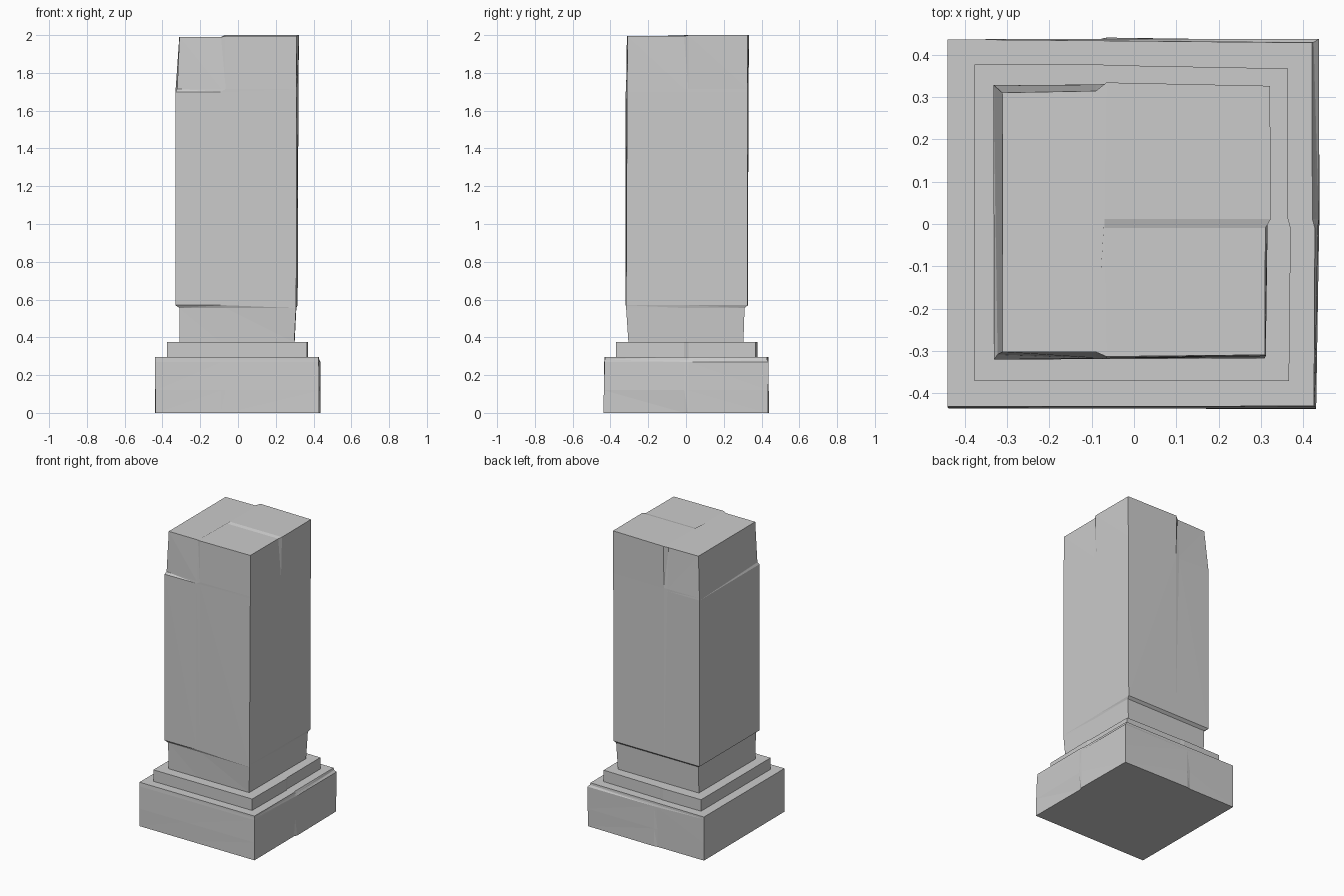
import bpy, bmesh

if "Cube" in bpy.data.objects:
    bpy.data.objects.remove(bpy.data.objects["Cube"])

# Ring order: front-left, 2 front splits, front-right, 2 right splits,
# back-right, 2 back splits, back-left
FRONT_SPLIT = (-0.09, -0.065)
RIGHT_SPLIT = (-0.01, 0.012)


def lerp(p, q, axis, value):
    t = (value - p[axis]) / (q[axis] - p[axis])
    return [p[i] + (q[i] - p[i]) * t for i in (0, 1)]


def ring(z, a, b, c, d, **shift):
    """Four chipped corners plus split points; shift overrides depth of splits."""
    f1, f2 = (lerp(a, b, 0, x) for x in FRONT_SPLIT)
    r1, r2 = (lerp(b, c, 1, y) for y in RIGHT_SPLIT)
    k2, k1 = (lerp(d, c, 0, x) for x in FRONT_SPLIT)
    pts = dict(a=list(a), f1=f1, f2=f2, b=list(b), r1=r1, r2=r2,
               c=list(c), k1=k1, k2=k2, d=list(d))
    for key, value in shift.items():
        pts[key][0 if key[0] == 'r' else 1] = value
    return [(x, y, z) for x, y in pts.values()]


def loft(name, rings, stepped_top=False):
    bm = bmesh.new()
    vs = [[bm.verts.new(p) for p in r] for r in rings]
    n = len(vs[0])
    for lo, hi in zip(vs, vs[1:]):
        for i in range(n):
            j = (i + 1) % n
            bm.faces.new((lo[i], lo[j], hi[j], hi[i]))
    bm.faces.new(vs[0][::-1])
    top = vs[-1]
    if stepped_top:
        # Broken top: three slightly different heights
        for i, v in enumerate(top):
            v.co.z = 1.994 if i in (2, 3, 4) else 2.0 if i in (5, 6, 7) else 1.99
        a, f1, f2, b, r1, r2, c, k1, k2, d = top
        m1 = bm.verts.new((-0.07, -0.01, 1.994))
        m2 = bm.verts.new((-0.07, 0.012, 2.0))
        for f in ((a, f1, f2, m1, m2, k1, k2, d), (f2, b, r1, m1),
                  (m1, r1, r2, m2), (m2, r2, c, k1)):
            bm.faces.new(f)
    else:
        bm.faces.new(top)
    bmesh.ops.recalc_face_normals(bm, faces=bm.faces)
    bmesh.ops.triangulate(bm, faces=[f for f in bm.faces if len(f.verts) == 4])
    me = bpy.data.meshes.new(name)
    bm.to_mesh(me)
    bm.free()
    bpy.context.collection.objects.link(bpy.data.objects.new(name, me))


# Square plinth with a chipped back-right upper corner
loft("plinth", [
    ring(0, (-.437, -.434), (.43, -.437), (.433, .433), (-.44, .435), r1=.428, r2=.438, k1=.44),
    ring(.12, (-.438, -.435), (.43, -.435), (.436, .435), (-.44, .436), r1=.437, r2=.438, k1=.438),
    ring(.27, (-.44, -.433), (.427, -.431), (.437, .437), (-.44, .436), r1=.434, r2=.436),
    ring(.283, (-.44, -.432), (.425, -.43), (.424, .429), (-.44, .436), r1=.43, r2=.428),
    ring(.297, (-.44, -.431), (.425, -.43), (.42, .428), (-.44, .436), r1=.427, r2=.421),
])

# Thin step between plinth and shaft
loft("step", [
    ring(z, (-.377, -.371), (.366, -.371), (.363, .367), (-.377, .376),
         r1=.37, r2=.364, k1=.375, k2=.378) for z in (.297, .375)
])

# Shaft, undercut near the foot and cracked near the top
loft("shaft", [
    ring(.375, (-.31, -.304), (.298, -.305), (.30, .304), (-.31, .304)),
    ring(.555, (-.31, -.309), (.307, -.317), (.309, .31), (-.31, .31)),
    ring(.57, (-.331, -.32), (.308, -.317), (.316, .326), (-.332, .328)),
    ring(1.70, (-.33, -.32), (.311, -.312), (.32, .326), (-.332, .328), k1=.331, k2=.329),
    ring(1.715, (-.322, -.308), (.311, -.312), (.32, .326), (-.33, .327),
         f1=-.316, f2=-.317, k1=.331, k2=.329),
    ring(2.0, (-.31, -.302), (.309, -.309), (.321, .326), (-.311, .31),
         f1=-.302, f2=-.313, r1=.31, r2=.323, k1=.334, k2=.314),
], stepped_top=True)
